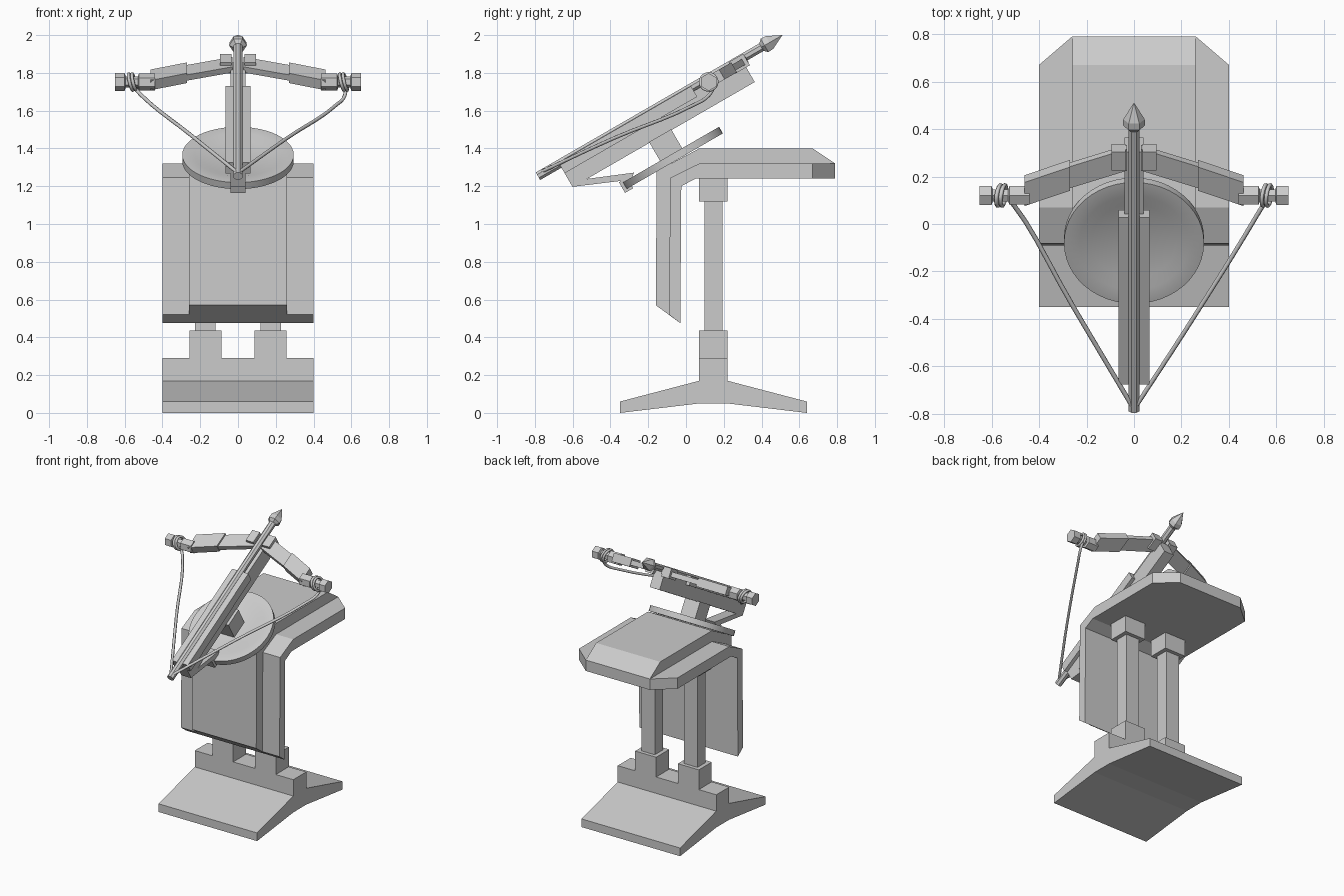
import bpy, bmesh, math
from mathutils import Matrix, Vector

if "Cube" in bpy.data.objects:
    bpy.data.objects.remove(bpy.data.objects["Cube"])

# Crossbow frame: local y runs along the stock, local z is its up direction
TILT = Matrix.Translation((0, -0.6, 1.195)) @ Matrix.Rotation(math.radians(30), 4, 'X')
WORLD = Matrix.Identity(4)


def finish(bm, name, m=WORLD, smooth=False):
    bmesh.ops.recalc_face_normals(bm, faces=bm.faces)
    bm.transform(m)
    me = bpy.data.meshes.new(name)
    bm.to_mesh(me)
    bm.free()
    ob = bpy.data.objects.new(name, me)
    bpy.context.collection.objects.link(ob)
    if smooth:
        bpy.ops.object.select_all(action='DESELECT')
        ob.select_set(True)
        bpy.context.view_layer.objects.active = ob
        bpy.ops.object.shade_smooth_by_angle(angle=math.radians(30))
    return ob


def prism(name, profile, x0, x1, m=WORLD, edit=None):
    """Extrude a (y, z) profile from x0 to x1."""
    bm = bmesh.new()
    f = bm.faces.new([bm.verts.new((x0, y, z)) for y, z in profile])
    ext = bmesh.ops.extrude_face_region(bm, geom=[f])
    for v in ext['geom']:
        if isinstance(v, bmesh.types.BMVert):
            v.co.x = x1
    if edit:
        for v in bm.verts:
            edit(v.co)
    return finish(bm, name, m)


def box(name, x0, x1, y0, y1, z0, z1, m=WORLD):
    return prism(name, [(y0, z0), (y1, z0), (y1, z1), (y0, z1)], x0, x1, m)


def lathe(name, profile, sides, m, smooth=False, phase=0.0):
    """Revolve (radius, height) points around local z; ends are capped."""
    bm = bmesh.new()
    rings = []
    for r, h in profile:
        if r == 0:
            rings.append([bm.verts.new((0, 0, h))] * sides)
        else:
            rings.append([bm.verts.new((r * math.cos(t), r * math.sin(t), h)) for t in
                          [phase + math.tau * i / sides for i in range(sides)]])
    for a, b in zip(rings, rings[1:]):
        for i in range(sides):
            j = (i + 1) % sides
            bm.faces.new(list(dict.fromkeys([a[i], a[j], b[j], b[i]])))
    for ring in (rings[0], rings[-1]):
        if len(set(ring)) > 2:
            bm.faces.new(ring)
    return finish(bm, name, m, smooth)


def cord(name, points, r, cyclic=False):
    cu = bpy.data.curves.new(name, 'CURVE')
    cu.dimensions = '3D'
    cu.bevel_depth, cu.bevel_resolution, cu.resolution_u = r, 1, 5
    cu.use_fill_caps = True
    sp = cu.splines.new('BEZIER')
    sp.bezier_points.add(len(points) - 1)
    for p, co in zip(sp.bezier_points, points):
        p.co = co
        p.handle_left_type = p.handle_right_type = 'AUTO'
    sp.use_cyclic_u = cyclic
    ob = bpy.data.objects.new(name, cu)
    bpy.context.collection.objects.link(ob)


# Foot with sloping flanges
prism("foot", [(-0.35, 0), (0.07, 0.05), (0.22, 0.05), (0.64, 0), (0.64, 0.06), (0.22, 0.17),
               (0.22, 0.29), (0.07, 0.29), (0.07, 0.17), (-0.35, 0.06)], -0.4, 0.4)

# Posts with sockets
for s, side in ((-1, "left"), (1, "right")):
    c = 0.173 * s
    box(f"lower_socket_{side}", c - 0.085, c + 0.085, 0.07, 0.22, 0.29, 0.435)
    box(f"post_{side}", c - 0.055, c + 0.055, 0.097, 0.193, 0.43, 1.13)
    box(f"upper_socket_{side}", c - 0.085, c + 0.085, 0.07, 0.22, 1.12, 1.245)

# Bent shield: raised centre and lower side wings
prism("shield_centre", [(-0.16, 0.57), (-0.03, 0.475), (-0.025, 1.2), (0.05, 1.24), (0.79, 1.24),
                        (0.79, 1.32), (0.67, 1.40), (0.07, 1.40), (-0.155, 1.28)], -0.26, 0.26)


def clip_corner(co):
    if abs(co.x) > 0.39 and co.y > 0.7:
        co.y = 0.67


for s, side in ((-1, "left"), (1, "right")):
    prism(f"shield_wing_{side}", [(-0.09, 0.52), (-0.03, 0.475), (-0.025, 1.2), (0.05, 1.24),
                                  (0.79, 1.24), (0.79, 1.32), (0.07, 1.32), (-0.083, 1.245)],
          0.26 * s, 0.4 * s, edit=clip_corner)

# Tilted turntable dish, pivot and rear bracket
lathe("turntable", [(0.295, -0.02), (0.295, 0.02), (0.23, 0.02), (0.18, 0.003), (0, 0.003)], 48,
      TILT @ Matrix.Translation((0, 0.536, -0.131)), True)
box("pivot", -0.06, 0.06, 0.47, 0.605, -0.13, 0.005, TILT)
box("bracket_clip", -0.04, 0.04, 0.225, 0.275, -0.165, -0.1, TILT)
prism("bracket_arm", [(-0.6, 1.197), (-0.29, 1.235), (-0.275, 1.272), (-0.53, 1.238)], -0.04, 0.04)

# Stock and the two guide rails
box("stock", -0.04, 0.04, 0, 1.113, 0, 0.12, TILT)
for s, side in ((-1, "left"), (1, "right")):
    box(f"rail_{side}", 0.022 * s, 0.066 * s, 0, 0.81, 0.085, 0.15, TILT)

# Bolt with pointed head
along = TILT @ Matrix.Translation((0, 0, 0.142)) @ Matrix.Rotation(-math.pi / 2, 4, 'X')
lathe("bolt_shaft", [(0.025, -0.13), (0.025, 1.26)], 8, along, phase=math.pi / 8)
lathe("bolt_head", [(0.025, 1.235), (0.047, 1.255), (0.045, 1.285), (0, 1.365)], 6, along)


# Bow limbs, swept back in the crossbow plane
def limb(name, x0, x1, a0, a1, depth, thick, b=0.122):
    def sweep(co):
        co.y += a0 if abs(co.x - x0) < 1e-5 else a1
    h, t = depth / 2, thick / 2
    prism(name, [(-h, b - t), (h, b - t), (h, b + t), (-h, b + t)], x0, x1, TILT, sweep)


for s, side in ((-1, "left"), (1, "right")):
    box(f"bow_lug_{side}", 0.035 * s, 0.095 * s, 1.045, 1.135, 0.09, 0.16, TILT)
    limb(f"inner_limb_{side}", 0.03 * s, 0.275 * s, 1.085, 0.998, 0.105, 0.035)
    limb(f"outer_limb_{side}", 0.27 * s, 0.462 * s, 1.0, 0.925, 0.115, 0.06)
    tip = TILT @ Matrix.Translation((0, 0.902, 0.122)) @ Matrix.Rotation(s * math.pi / 2, 4, 'Y')
    lathe(f"limb_tip_{side}", [(0.045, 0.44), (0.045, 0.525), (0.03, 0.53), (0.03, 0.595),
                               (0.047, 0.6), (0.047, 0.65)], 6, tip, phase=math.pi / 6)
    # Cord wraps around the nock
    for k, x in enumerate((0.55, 0.568)):
        cord(f"cord_wrap_{side}_{k}", [tip @ Vector((0.043 * math.cos(t), 0.043 * math.sin(t),
             x + 0.012 * math.cos(t))) for t in [math.tau * i / 8 for i in range(8)]], 0.009, True)

# Drawn bowstring
cord("string_left", [(-0.56, 0.13, 1.735), (-0.51, 0.085, 1.68), (-0.255, -0.35, 1.475),
                     (0, -0.78, 1.27)], 0.01)
cord("string_right", [(0.568, 0.16, 1.75), (0.565, 0.12, 1.68), (0.52, 0.04, 1.63),
                      (0.26, -0.38, 1.455), (0, -0.78, 1.27)], 0.01)
